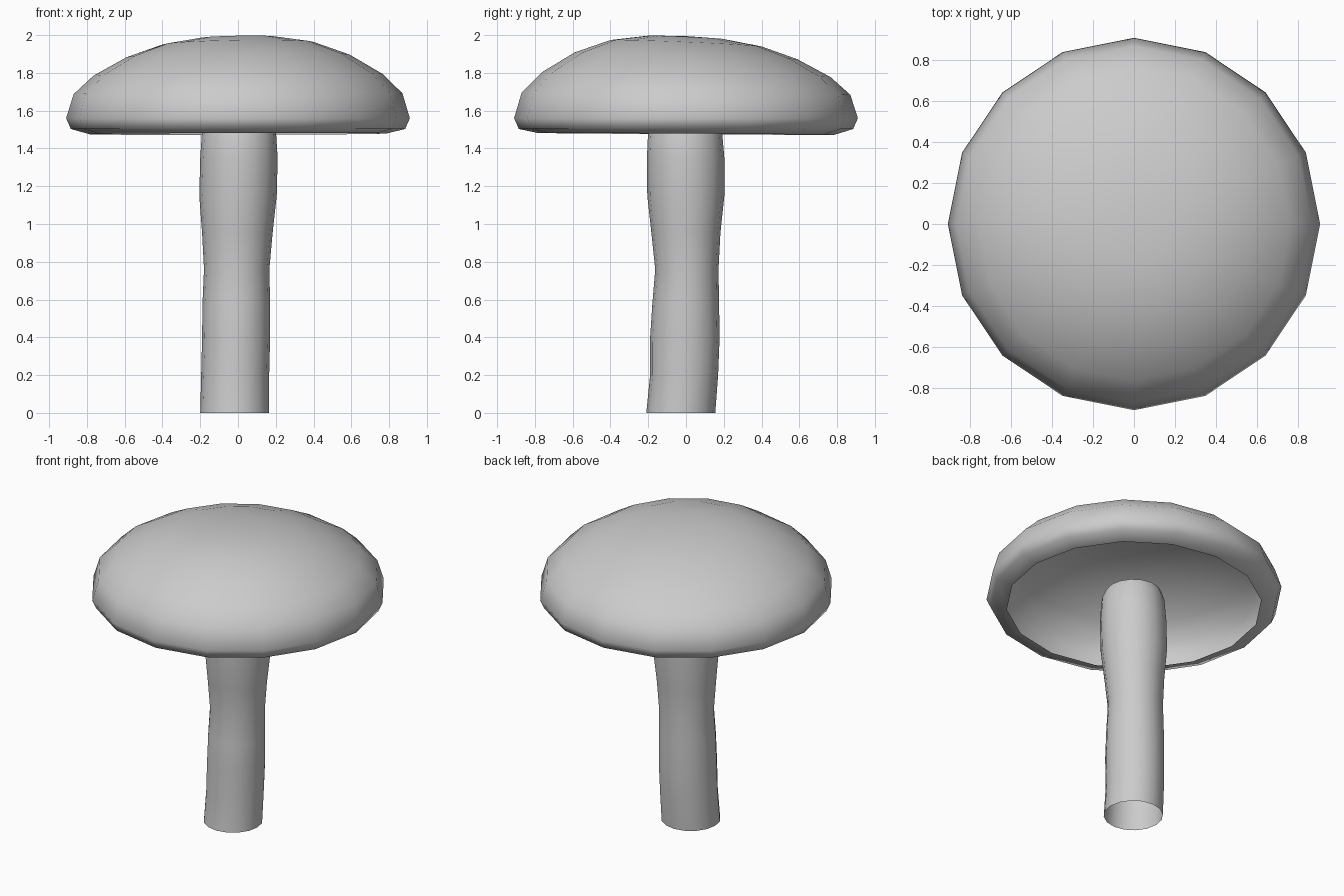
import bpy, bmesh, math

if "Cube" in bpy.data.objects:
    bpy.data.objects.remove(bpy.data.objects["Cube"])

SIDES = 16


def loft(name, rings, tip=None):
    """Skin a stack of 16-point rings; optionally close the end with a tip point."""
    bm = bmesh.new()
    loops = [[bm.verts.new(p) for p in ring] for ring in rings]
    for a, b in zip(loops, loops[1:]):
        for i in range(SIDES):
            j = (i + 1) % SIDES
            bm.faces.new((a[i], a[j], b[j], b[i]))
    if tip:
        t = bm.verts.new(tip)
        for i in range(SIDES):
            bm.faces.new((loops[-1][i], loops[-1][(i + 1) % SIDES], t))
    mesh = bpy.data.meshes.new(name)
    bm.to_mesh(mesh)
    bm.free()
    mesh.shade_smooth()
    obj = bpy.data.objects.new(name, mesh)
    bpy.context.collection.objects.link(obj)
    return obj


def ring(cx, cy, rx, ry, z, lean=0.0):
    """Ring of points; lean raises the front (-y) and lowers the back."""
    pts = []
    for i in range(SIDES):
        a = 2 * math.pi * i / SIDES
        pts.append((cx + rx * math.cos(a), cy + ry * math.sin(a),
                    z + lean * (0.4 * math.cos(a) - math.sin(a))))
    return pts


# Cap: thin open shell with a rolled-under lip (radius, height, lean)
cap_profile = [
    (0.785, 1.477, 0.005), (0.885, 1.503, 0.0), (0.91, 1.56, 0.0),
    (0.87, 1.69, 0.006), (0.765, 1.79, 0.012), (0.59, 1.89, 0.018),
    (0.40, 1.957, 0.017), (0.20, 1.988, 0.009),
]
loft("mushroom_cap",
     [ring(0, 0, r, r, z, lean) for r, z, lean in cap_profile],
     tip=(0, 0, 1.995))

# Stem: slightly wavy open tube (x min, x max, y min, y max, height)
stem_profile = [
    (-0.20, 0.165, -0.21, 0.155, 0.0), (-0.195, 0.165, -0.19, 0.17, 0.2),
    (-0.19, 0.17, -0.19, 0.178, 0.4), (-0.188, 0.17, -0.178, 0.175, 0.58),
    (-0.18, 0.166, -0.163, 0.172, 0.76), (-0.19, 0.183, -0.183, 0.182, 0.95),
    (-0.205, 0.205, -0.205, 0.203, 1.15), (-0.20, 0.21, -0.207, 0.203, 1.35),
    (-0.19, 0.20, -0.20, 0.19, 1.5), (-0.17, 0.175, -0.175, 0.17, 1.56),
]
loft("mushroom_stem",
     [ring((x0 + x1) / 2, (y0 + y1) / 2, (x1 - x0) / 2, (y1 - y0) / 2, z)
      for x0, x1, y0, y1, z in stem_profile])
